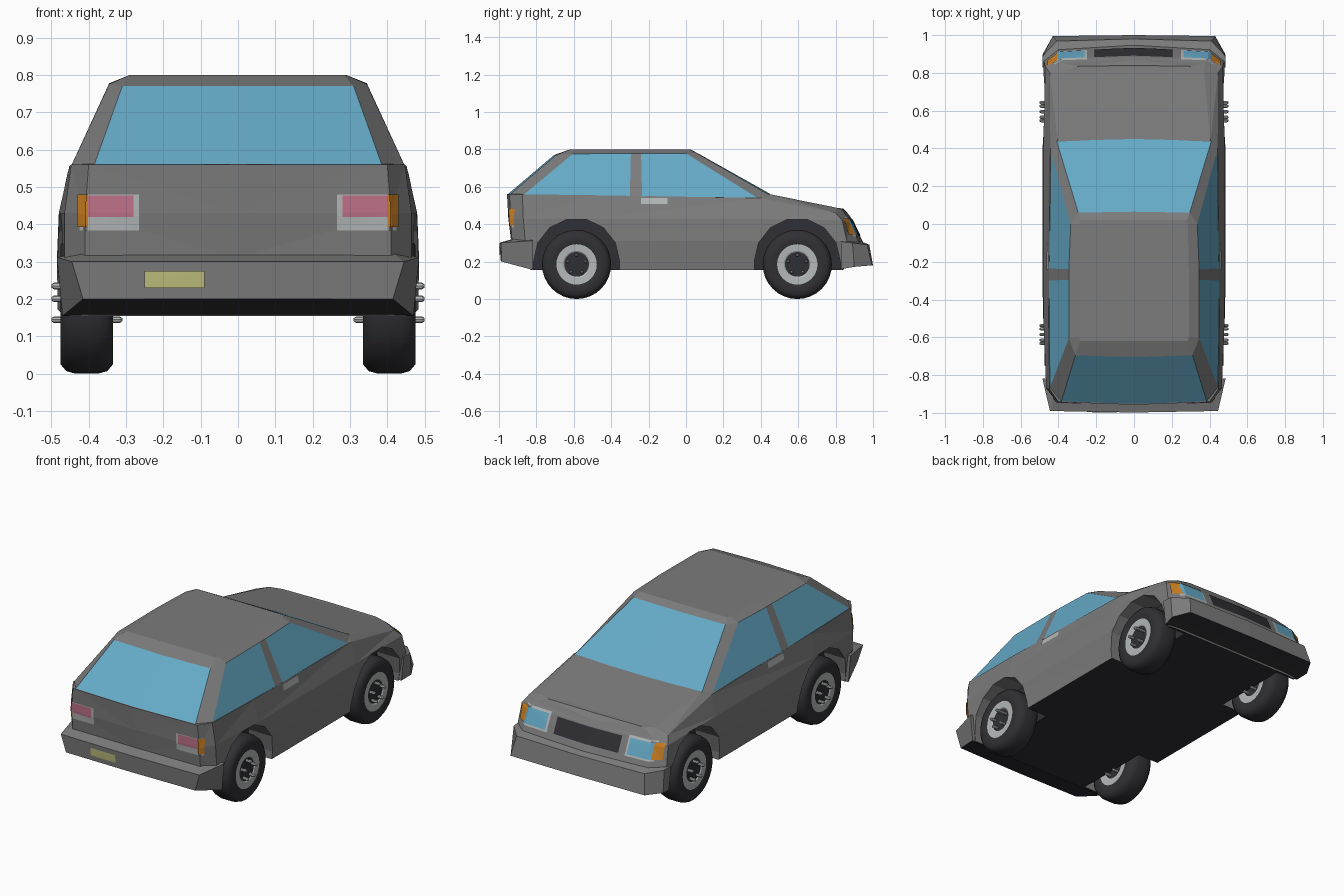
import bpy, bmesh, math
from mathutils import Vector
from mathutils.bvhtree import BVHTree

if "Cube" in bpy.data.objects:
    bpy.data.objects.remove(bpy.data.objects["Cube"])


def material(name, r, g, b):
    m = bpy.data.materials.new(name)
    m.diffuse_color = (r, g, b, 1)
    m.use_nodes = True
    m.node_tree.nodes["Principled BSDF"].inputs["Base Color"].default_value = m.diffuse_color
    return m


GREY = material("body grey", 0.2, 0.2, 0.2)
GLASS = material("blue glass", 0.13, 0.4, 0.57)
DARK = material("dark rubber", 0.03, 0.03, 0.035)
LIGHT = material("light grey", 0.46, 0.48, 0.48)
PINK = material("tail pink", 0.53, 0.17, 0.26)
ORANGE = material("indicator orange", 0.62, 0.22, 0.015)
YELLOW = material("plate yellow", 0.52, 0.52, 0.21)


def finish(name, bm, mats):
    bmesh.ops.recalc_face_normals(bm, faces=bm.faces)
    me = bpy.data.meshes.new(name)
    bm.to_mesh(me)
    bm.free()
    ob = bpy.data.objects.new(name, me)
    bpy.context.collection.objects.link(ob)
    for m in mats:
        me.materials.append(m)
    return ob


def loft(name, levels, mats, column_mat=lambda level, col: 0):
    """Stack of outlines given for the +x half, mirrored and capped."""
    bm = bmesh.new()
    rows = []
    for lv in levels:
        right = [bm.verts.new(p) for p in lv]
        left = [v if v.co.x == 0 else bm.verts.new((-v.co.x, v.co.y, v.co.z)) for v in right]
        rows.append((right, left))

    def face(vs, mat=0):
        vs = list(dict.fromkeys(vs))
        if len(vs) > 2:
            bm.faces.new(vs).material_index = mat

    n = len(levels[0])
    for k in range(len(rows) - 1):
        (r0, l0), (r1, l1) = rows[k], rows[k + 1]
        for side0, side1 in ((r0, r1), (l0, l1)):
            for i in range(n - 1):
                face([side0[i], side0[i + 1], side1[i + 1], side1[i]], column_mat(k, i))
        for e in (0, n - 1):
            if r0[e] is not l0[e]:
                face([r0[e], l0[e], l1[e], r1[e]])
    for r, l in (rows[0], rows[-1]):
        for i in range(n - 1):
            face([r[i], r[i + 1], l[i + 1], l[i]])
    return finish(name, bm, mats)


def paint(ob, rule):
    for p in ob.data.polygons:
        p.material_index = rule(p.center, p.normal)


# Lower body: outlines from the sill up to the bonnet deck, rear to front
body = loft("lower_body", [
    [(0, -.83, .155), (.40, -.83, .155), (.45, -.825, .155), (.465, -.5, .155),
     (.465, .40, .155), (.45, .835, .155), (.38, .84, .155), (0, .84, .155)],
    [(0, -.935, .31), (.41, -.93, .31), (.465, -.86, .31), (.483, -.5, .31),
     (.485, .40, .31), (.478, .86, .31), (.40, .925, .30), (0, .948, .30)],
    [(0, -.95, .43), (.41, -.94, .43), (.465, -.87, .43), (.48, -.5, .43),
     (.48, .40, .43), (.47, .835, .42), (.39, .87, .43), (0, .885, .43)],
    [(0, -.957, .56), (.40, -.943, .56), (.447, -.875, .56), (.452, -.5, .555),
     (.443, .40, .54), (.445, .80, .46), (.375, .85, .455), (0, .868, .455)],
    [(0, -.95, .562), (.39, -.93, .562), (.43, -.86, .555), (.43, -.5, .55),
     (.405, .44, .562), (.37, .81, .487), (.30, .835, .484), (0, .84, .485)],
], [GREY, DARK])

# Wheel wells cut out of the lower body
WHEELS = ((-.585, .185), (.595, .185))
bm = bmesh.new()
for cy, cz in WHEELS:
    arch = [(cy + .23, 0)]
    arch += [(cy + .23 * math.cos(a), .2 + .232 * math.sin(a))
             for a in (math.pi * i / 7 for i in range(8))]
    arch += [(cy - .23, 0)]
    for s in (1, -1):
        f = bm.faces.new([bm.verts.new((s * .33, y, z)) for y, z in arch])
        ext = bmesh.ops.extrude_face_region(bm, geom=[f], use_keep_orig=True)
        vs = [g for g in ext["geom"] if isinstance(g, bmesh.types.BMVert)]
        bmesh.ops.translate(bm, verts=vs, vec=(s * .3, 0, 0))
cutter = finish("wheel_well_cutter", bm, [GREY])
cutter.hide_render = True

bm = bmesh.new()
bm.from_mesh(body.data)
bmesh.ops.triangulate(bm, faces=bm.faces)
bm.to_mesh(body.data)
bm.free()
mod = body.modifiers.new("wells", 'BOOLEAN')
mod.operation = 'DIFFERENCE'
mod.solver = 'EXACT'
mod.object = cutter
cut = bpy.data.meshes.new_from_object(body.evaluated_get(bpy.context.evaluated_depsgraph_get()))
body.modifiers.clear()
body.data = cut
cut.materials.clear()
for m in (GREY, DARK):
    cut.materials.append(m)
bpy.data.objects.remove(cutter)
paint(body, lambda c, n: int((n.z < -.7 and c.z < .2) or (abs(n.x) > .9 and abs(c.x) < .36)))

# Cabin: glass and pillars alternate around the outline, roof on top
loft("cabin", [
    [(0, -.953, .56), (.385, -.94, .56), (.445, -.865, .56), (.45, -.30, .55),
     (.45, -.235, .549), (.438, .38, .542), (.41, .44, .56), (0, .45, .562)],
    [(0, -.705, .77), (.31, -.695, .77), (.345, -.605, .776), (.345, -.295, .778),
     (.345, -.24, .778), (.335, .0, .778), (.295, .06, .778), (0, .065, .778)],
    [(0, -.62, .80), (.285, -.62, .80), (.29, -.60, .80), (.29, -.295, .80),
     (.29, -.24, .80), (.285, .0, .80), (.28, .02, .80), (0, .022, .80)],
], [GREY, GLASS], lambda level, col: int(level == 0 and col % 2 == 0))

# Bumpers
rear = loft("rear_bumper", [
    [(0, -.99, .20), (.415, -.985, .20), (.47, -.818, .155)],
    [(0, -.998, .30), (.445, -.99, .30), (.485, -.818, .312)],
    [(0, -.93, .32), (.42, -.92, .32), (.47, -.818, .315)],
], [GREY, DARK])
front = loft("front_bumper", [
    [(0, 1.0, .18), (.43, .995, .18), (.483, .90, .172), (.47, .828, .16)],
    [(0, .98, .29), (.41, .968, .29), (.483, .89, .30), (.485, .828, .305)],
    [(0, .93, .31), (.39, .91, .31), (.46, .86, .31), (.47, .828, .31)],
], [GREY, DARK])
for b in (rear, front):
    paint(b, lambda c, n: int(n.z < -.7))

# Wheels: lathed tyre with pale rim on both faces, five studs through the hub
HALF = [(.066, .06), (.072, .064), (.108, .066), (.125, .07), (.16, .07), (.178, .055), (.185, .03)]
PROFILE = HALF + [(r, -x) for r, x in reversed(HALF)]
SEG = 32


def wheel(name, cx, cy, cz):
    bm = bmesh.new()
    rings = []
    for r, x in PROFILE:
        rings.append([bm.verts.new((cx + x, cy + r * math.cos(2 * math.pi * i / SEG),
                                    cz + r * math.sin(2 * math.pi * i / SEG))) for i in range(SEG)])
    for k, (a, b) in enumerate(zip(rings, rings[1:])):
        rim = k < 2 or k >= len(PROFILE) - 3
        for i in range(SEG):
            j = (i + 1) % SEG
            f = bm.faces.new((a[i], a[j], b[j], b[i]))
            f.material_index = int(rim)
            f.smooth = not rim
    bm.faces.new(rings[0])
    bm.faces.new(rings[-1])
    for k in range(5):
        a = math.pi / 2 + 2 * math.pi * k / 5
        y, z = cy + .05 * math.cos(a), cz + .05 * math.sin(a)
        prev = None
        for x, r in ((-.095, .004), (-.088, .009), (.088, .009), (.095, .004)):
            ring = [bm.verts.new((cx + x, y + r * math.cos(math.pi * i / 4),
                                  z + r * math.sin(math.pi * i / 4))) for i in range(8)]
            if prev:
                for i in range(8):
                    j = (i + 1) % 8
                    bm.faces.new((prev[i], prev[j], ring[j], ring[i])).material_index = 1
            else:
                bm.faces.new(ring).material_index = 1
            prev = ring
        bm.faces.new(prev).material_index = 1
    finish(name, bm, [DARK, LIGHT])


for label, (cy, cz) in zip(("rear", "front"), WHEELS):
    for side, s in (("right", 1), ("left", -1)):
        wheel(f"{label}_{side}_wheel", s * .405, cy, cz)


# Thin plates laid on a surface: u is x (or y on the car's sides), v is height
def plate(name, target, axis, sign, u0, u1, v0, v1, mat, lift=.004, nu=8, nv=5):
    me = target.data
    tree = BVHTree.FromPolygons([v.co for v in me.vertices], [p.vertices[:] for p in me.polygons])
    ray = Vector((-sign, 0, 0) if axis == 'x' else (0, -sign, 0))
    bm = bmesh.new()
    grid = []
    for i in range(nu + 1):
        col = []
        for j in range(nv + 1):
            u, v = u0 + (u1 - u0) * i / nu, v0 + (v1 - v0) * j / nv
            start = Vector((0, u, v) if axis == 'x' else (u, 0, v)) - ray * 2
            hit = tree.ray_cast(start, ray)[0]
            col.append(bm.verts.new(hit - ray * lift) if hit else None)
        grid.append(col)
    for i in range(nu):
        for j in range(nv):
            q = [grid[i][j], grid[i + 1][j], grid[i + 1][j + 1], grid[i][j + 1]]
            if all(q):
                f = bm.faces.new(q)
                f.normal_update()
                if f.normal.dot(ray) > 0:
                    f.normal_flip()
    me = bpy.data.meshes.new(name)
    bm.to_mesh(me)
    bm.free()
    me.materials.append(mat)
    bpy.context.collection.objects.link(bpy.data.objects.new(name, me))


for side, s in (("right", 1), ("left", -1)):
    # Tail lights
    plate(f"{side}_tail_surround", body, 'y', -1, s * .265, s * .425, .383, .48, LIGHT, .003)
    plate(f"{side}_tail_lamp", body, 'y', -1, s * .28, s * .402, .42, .478, PINK, .006)
    plate(f"{side}_tail_indicator", body, 'y', -1, s * .402, s * .43, .393, .48, ORANGE, .007)
    # Headlights
    plate(f"{side}_headlamp_surround", body, 'y', 1, s * .25, s * .42, .335, .438, LIGHT, .003)
    plate(f"{side}_headlamp", body, 'y', 1, s * .262, s * .41, .345, .428, GLASS, .006)
    plate(f"{side}_front_indicator", body, 'y', 1, s * .408, s * .458, .345, .43, ORANGE, .008)
    # Door handles
    plate(f"{side}_door_handle", body, 'x', s, -.24, -.10, .507, .54, LIGHT)
plate("grille", body, 'y', 1, -.21, .205, .34, .425, DARK)
plate("number_plate", rear, 'y', -1, -.25, -.09, .23, .275, YELLOW)
